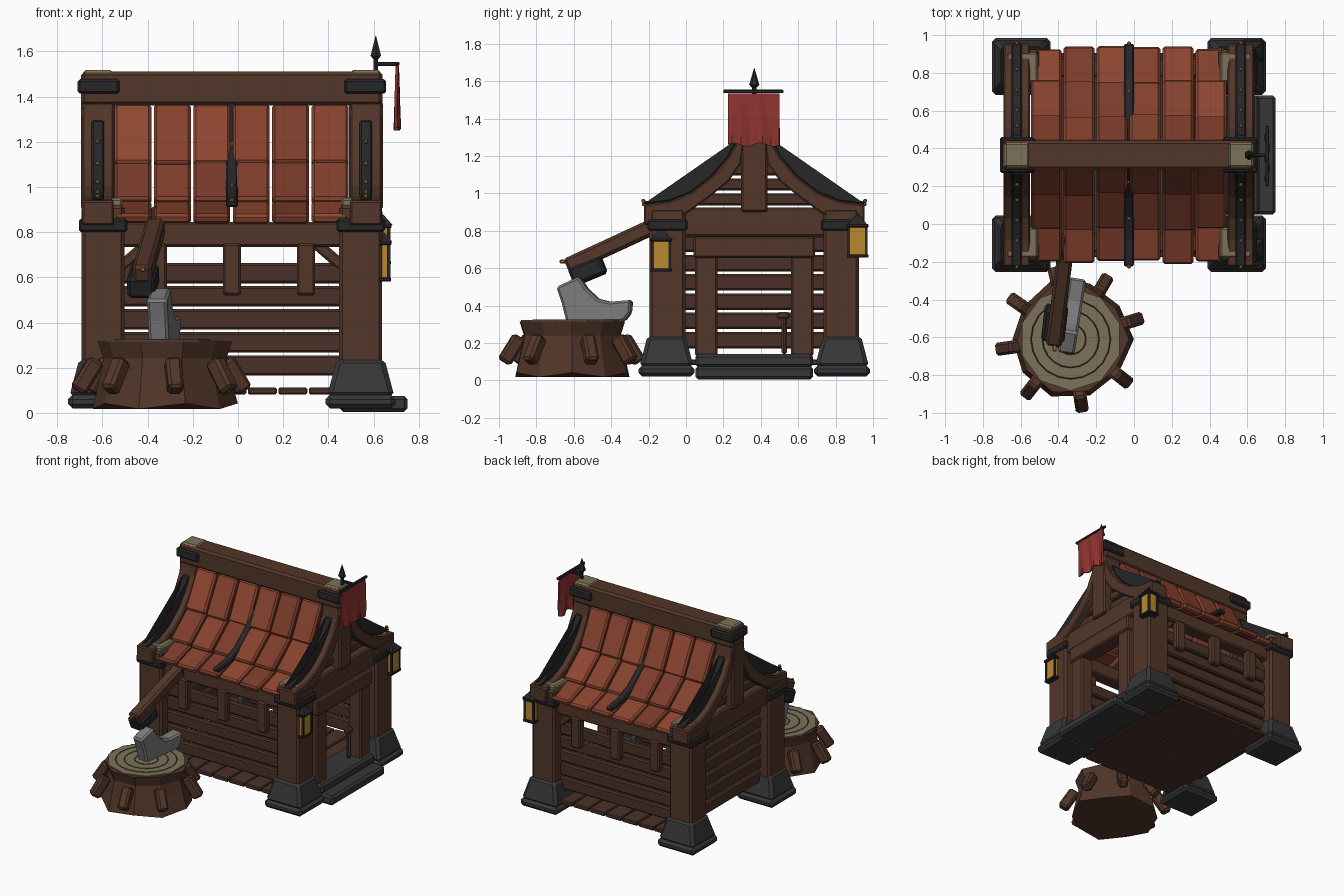
import bpy, bmesh, math, random
from mathutils import Vector, Matrix

if "Cube" in bpy.data.objects:
    bpy.data.objects.remove(bpy.data.objects["Cube"])
random.seed(4)
CX, CY = -0.027, 0.365          # hut centre
PX, PY = 0.57, 0.464            # corner post offsets

def material(name, r, g, b):
    m = bpy.data.materials.new(name)
    m.diffuse_color = (r, g, b, 1)
    m.use_nodes = True
    m.node_tree.nodes["Principled BSDF"].inputs["Base Color"].default_value = m.diffuse_color
    return m
WOOD = material("wood", 0.085, 0.037, 0.022)
PLANK = material("plank", 0.068, 0.031, 0.020)
GRAIN = material("end_grain", 0.20, 0.17, 0.10)
IRON = material("iron", 0.02, 0.02, 0.022)
STONE = material("stone", 0.04, 0.038, 0.038)
STEEL = material("steel", 0.20, 0.20, 0.20)
TILES = [material("tile_%d" % i, 0.20 + .035 * i, 0.045 + .008 * i, 0.024 + .003 * i) for i in range(3)]
CLOTH = material("cloth", 0.28, 0.035, 0.03)
AMBER = material("amber", 0.50, 0.25, 0.03)
BRASS = material("brass", 0.25, 0.15, 0.05)

def finish(name, bm, mat, bevel=0.0):
    bmesh.ops.recalc_face_normals(bm, faces=bm.faces)
    me = bpy.data.meshes.new(name)
    bm.to_mesh(me)
    bm.free()
    me.materials.append(mat)
    ob = bpy.data.objects.new(name, me)
    bpy.context.collection.objects.link(ob)
    if bevel:
        b = ob.modifiers.new("bevel", 'BEVEL')
        b.width, b.segments = bevel, 1
    return ob

def box(name, c, s, mat, rot=None, bevel=0.01, taper=1.0):
    bm = bmesh.new()
    bmesh.ops.create_cube(bm, size=1)
    for v in bm.verts:
        k = taper if v.co.z > 0 else 1
        v.co = Vector((v.co.x * s[0] * k, v.co.y * s[1] * k, v.co.z * s[2]))
    bm.transform(Matrix.Translation(c) @ (rot or Matrix()))
    return finish(name, bm, mat, bevel)

def span(name, x0, x1, y0, y1, z0, z1, mat, bevel=0.01):
    return box(name, ((x0+x1)/2, (y0+y1)/2, (z0+z1)/2), (x1-x0, y1-y0, z1-z0), mat, None, bevel)

def beam(name, p, q, w, h, mat, bevel=0.01):
    p, q = Vector(p), Vector(q)
    rot = (q - p).to_track_quat('Z', 'Y').to_matrix().to_4x4()
    return box(name, (p+q)/2, (w, h, (q-p).length), mat, rot, bevel)

def cone(name, c, r1, r2, h, n, mat, spin=0.0, rot=None):
    bm = bmesh.new()
    bmesh.ops.create_cone(bm, cap_ends=True, segments=n, radius1=r1, radius2=r2, depth=h)
    bm.transform(Matrix.Translation(c) @ (rot or Matrix()) @ Matrix.Rotation(spin, 4, 'Z'))
    return finish(name, bm, mat)

def prism(name, pts, x0, x1, mat, bevel=0.008):
    bm = bmesh.new()
    f = bm.faces.new([bm.verts.new((x0, y, z)) for y, z in pts])
    ext = bmesh.ops.extrude_face_region(bm, geom=[f])["geom"]
    bmesh.ops.translate(bm, vec=(x1 - x0, 0, 0), verts=[g for g in ext if isinstance(g, bmesh.types.BMVert)])
    return finish(name, bm, mat, bevel)

# Roof sweep: (distance from ridge, height)
CURVE = [(.59, .94), (.45, .958), (.335, 1.005), (.225, 1.09), (.14, 1.19), (.085, 1.29), (.065, 1.38)]

def offset(curve, t):
    out = []
    for i, p in enumerate(curve):
        a, b = Vector(curve[max(i-1, 0)]), Vector(curve[min(i+1, len(curve)-1)])
        d = (b - a).normalized()
        out.append((p[0] + d.y * t, p[1] - d.x * t))
    return out

def sweep(name, lo, hi, s, x0, x1, mat):
    return prism(name, [(CY + s*d, z) for d, z in lo + hi[::-1]], x0, x1, mat)

# Corner posts with feet, iron bands and pale post tops
for sx in (-1, 1):
    for sy in (-1, 1):
        x, y = CX + sx*PX, CY + sy*PY
        box("stone_foot", (x, y + sy*.005, .05), (.31, .30, .06), STONE, None, .02)
        box("stone_foot_top", (x, y + sy*.005, .155), (.30, .29, .17), STONE, None, .02, .70)
        box("corner_post", (x, y, .55), (.19, .19, .74), WOOD, None, .015)
        box("post_band", (x, y, .83), (.215, .215, .06), IRON)
        box("post_top", (x + sx*-.005, y, .93), (.165, .16, .04), GRAIN)

# Gables: rafters, straps, rivets, king post, tie beam and boards
for sx in (-1, 1):
    gx = CX + sx*.593
    for s in (-1, 1):
        low = [(.59, .83), (.45, .84), (.35, .90), (.24, .98), (.14, 1.06), (.07, 1.16), (.04, 1.38)]
        sweep("gable_rafter", low, CURVE, s, gx - .07, gx + .07, WOOD)
        strap = CURVE[:6]
        sweep("gable_strap", strap, offset(strap, .016), s, gx - .028, gx + .028, IRON)
        for d, z in offset(strap, .02)[:5]:
            box("strap_rivet", (gx, CY + s*d, z), (.02, .02, .02), BRASS, None, .005)
    span("king_post", gx - .075, gx + .075, CY - .07, CY + .07, .90, 1.38, WOOD)
    span("tie_beam", gx - .055, gx + .055, CY - .5, CY + .5, .77, .925, WOOD)
    for i, hw in enumerate((.36, .25, .17, .10)):
        span("gable_board", gx - .02, gx + .02, CY - hw, CY + hw, .935 + .08*i, 1.0 + .08*i, PLANK)
    # Ridge ends
    box("ridge_band", (CX + sx*.59, CY, 1.445), (.185, .19, .065), IRON)
    box("ridge_cap", (CX + sx*.593, CY, 1.505), (.13, .13, .025), GRAIN)
span("ridge_beam", -.695, .64, CY - .077, CY + .077, 1.36, 1.51, WOOD, .015)

# Roof tiles, three rows of six on each slope, and the centre strap
rows = [((.565, .86), (.36, .92)), ((.385, .935), (.175, 1.10)), ((.195, 1.10), (.055, 1.36))]
for s in (-1, 1):
    for (d0, z0), (d1, z1) in rows:
        for i in range(6):
            x = -.465 + i*.1745
            j = random.uniform(-.01, .01)
            beam("roof_tile", (x, CY + s*(d0 + j), z0 - abs(j)/2), (x, CY + s*d1, z1), .163, .045, random.choice(TILES), .012)
    mid = offset(CURVE, .002)
    sweep("centre_strap", offset(CURVE, -.03), mid, s, CX - .027, CX + .027, IRON)
    for d, z in mid[:6:2]:
        box("strap_rivet", (CX, CY + s*d, z), (.02, .02, .02), BRASS, None, .005)

# Front and back walls: planks, window posts, braces, eave beams
for sy in (-1, 1):
    y = CY + sy*.465
    for i in range(5):
        box("wall_plank", (CX, y, .21 + i*.102), (.98, .04, .09), PLANK)
    for k in (-1, 0, 1):
        box("window_post", (CX + k*.328, y + sy*.03, .635), (.08, .06, .23), WOOD)
    box("eave_beam", (CX, y, .79), (1.0, .10, .11), WOOD)
    for sx in (-1, 1):
        beam("corner_brace", (CX + sx*.36, y, .76), (CX + sx*.50, y, .64), .05, .05, WOOD)

# Left wall planks, and short planks either side of the doorway
for i in range(6):
    z = .215 + i*.103
    box("side_plank", (CX - .57, CY, z), (.04, .80, .088), PLANK)
    for s in (-1, 1):
        box("door_side_plank", (CX + .57, CY + s*.335, z), (.04, .13, .088), PLANK)

# Doorway frame, handle and steps
for s in (-1, 1):
    box("door_jamb", (.575, CY + s*.257, .40), (.10, .12, .54), WOOD)
span("door_lintel", .52, .64, .04, .69, .655, .77, WOOD)
span("door_handle_post", .54, .57, .51, .54, .14, .36, WOOD)
span("door_handle_bar", .535, .575, .485, .555, .33, .365, WOOD)
span("lower_step", .45, .75, .05, .68, .005, .075, STONE, .015)
span("upper_step", .43, .665, .05, .68, .07, .14, STONE, .015)

# Floor boards
for i in range(7):
    box("floor_board", (CX - .405 + i*.135, CY, .097), (.128, 1.08, .03), PLANK, None, .006)

# Lanterns on the right-hand posts
for y, z in ((-.133, .67), (.917, .745)):
    x = .63
    box("lantern_glass", (x, y, z), (.075, .09, .15), AMBER, None, 0)
    for a in (-1, 1):
        for b in (-1, 1):
            box("lantern_bar", (x + a*.037, y + b*.046, z), (.014, .014, .16), IRON, None, 0)
    box("lantern_base", (x, y, z - .08), (.095, .115, .018), IRON, None, .004)
    box("lantern_lid", (x, y, z + .082), (.10, .12, .018), IRON, None, .004)
    cone("lantern_roof", (x, y, z + .11), .075, .02, .045, 4, IRON, math.pi/4)
    cone("lantern_knob", (x, y, z + .14), .014, .008, .03, 6, IRON)

# Flag pole with spike and rippled banner
cone("flag_spike_shaft", (.61, CY, 1.55), .012, .012, .10, 6, IRON)
cone("flag_spike", (.61, CY, 1.625), .027, .001, .09, 6, IRON)
cone("flag_spike_base", (.61, CY, 1.573), .012, .027, .016, 6, IRON)
beam("flag_arm", (.60, CY, 1.545), (.71, CY, 1.545), .018, .018, IRON, .003)
beam("flag_rod", (.705, .20, 1.545), (.705, .52, 1.545), .018, .018, IRON, .003)
bm = bmesh.new()
bmesh.ops.create_grid(bm, x_segments=12, y_segments=6, size=.5)
for v in bm.verts:
    u, t = v.co.x, v.co.y
    v.co = Vector((.705 + .009*math.sin(u*16 + t*2)*(.7 - t), CY - .003 + u*.275,
                   1.397 + t*.275 + .01*math.sin(u*12)*(.5 - t)))
flag = finish("flag_cloth", bm, CLOTH)
mod = flag.modifiers.new("thickness", 'SOLIDIFY')
mod.thickness, mod.offset = .012, 0

# Chopping stump: waisted ten-sided trunk, pale top with rings, root knobs
SX, SY = -.335, -.61
bm = bmesh.new()
wob = [random.uniform(.94, 1.06) for _ in range(10)]
rings = []
for r, z in ((.325, .03), (.295, .15), (.275, .24), (.30, .315)):
    rings.append([bm.verts.new((SX + r*w*math.cos(i*math.tau/10), SY + .95*r*w*math.sin(i*math.tau/10),
                                z + (.012*(-1)**i if z < .1 else 0))) for i, w in enumerate(wob)])
for a, b in zip(rings, rings[1:]):
    for i in range(10):
        bm.faces.new((a[i], a[(i+1) % 10], b[(i+1) % 10], b[i]))
bm.faces.new(rings[0])
bm.faces.new(rings[-1])
finish("stump", bm, WOOD)
cone("stump_top", (SX, SY, .316), .272, .272, .014, 10, GRAIN)
for r in (.08, .15, .21):
    bpy.ops.mesh.primitive_torus_add(location=(SX, SY, .323), major_radius=r, minor_radius=.003,
                                     major_segments=20, minor_segments=4)
    bpy.context.object.name = "growth_ring"
    bpy.context.object.data.materials.append(PLANK)
for deg in (17, 60, 103, 145, 188, 232, 279, 322):
    a = math.radians(deg)
    c, s = math.cos(a), math.sin(a)
    k = box("root_knob", (0, 0, 0), (.075, .07, .16), WOOD, None, .014)
    k.matrix_world = (Matrix.Translation((SX + .335*c, SY + .325*s, .165)) @ Matrix.Rotation(a, 4, 'Z')
                      @ Matrix.Rotation(math.radians(-32), 4, 'Y'))

# Axe stuck in the stump
blade = [(-.195, .50), (-.075, .555), (-.03, .49), (.03, .435), (.09, .42), (.21, .43), (.205, .36),
         (.17, .315), (-.14, .31), (-.165, .41)]
b = prism("axe_blade", blade, -.045, .045, STEEL, .012)
b.matrix_world = Matrix.Translation((-.33, -.495, 0)) @ Matrix.Rotation(math.radians(-9), 4, 'Z')
beam("axe_handle", (-.425, -.635, .61), (-.365, -.17, .825), .085, .085, WOOD, .015)
beam("axe_handle_tip", (-.367, -.19, .82), (-.35, -.05, .90), .06, .06, WOOD, .015)
beam("axe_collar", (-.43, -.61, .55), (-.41, -.44, .62), .125, .10, IRON, .015)
beam("axe_pin", (-.42, -.675, .635), (-.42, -.62, .635), .022, .022, BRASS, .005)
